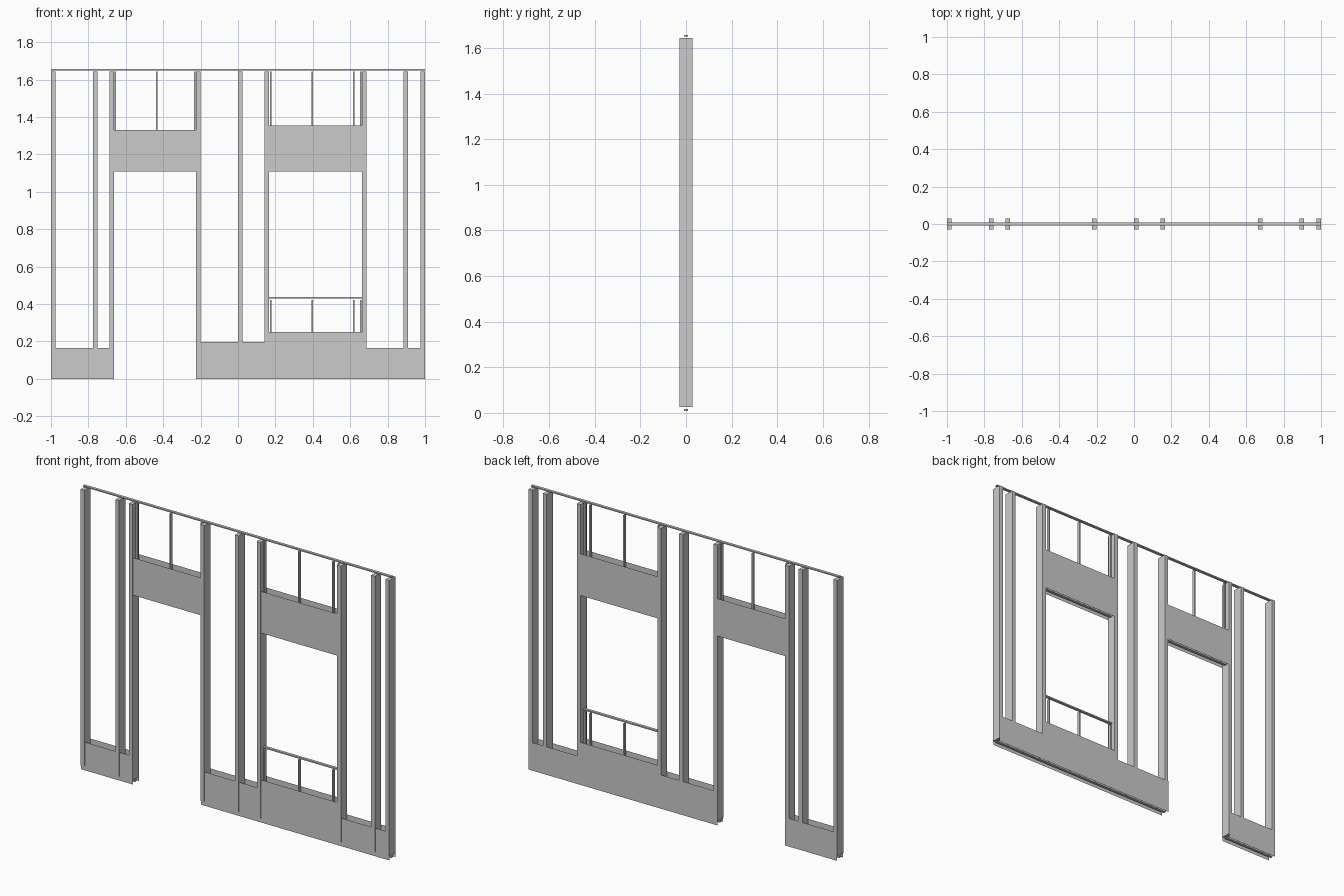
import bpy, bmesh

if "Cube" in bpy.data.objects:
    bpy.data.objects.remove(bpy.data.objects["Cube"])


def finish(name, bm):
    me = bpy.data.meshes.new(name)
    bm.to_mesh(me)
    bm.free()
    ob = bpy.data.objects.new(name, me)
    bpy.context.collection.objects.link(ob)
    return ob


def box(name, x, y, z):
    """Box from (min, max) ranges on each axis."""
    bm = bmesh.new()
    bmesh.ops.create_cube(bm, size=1)
    for v in bm.verts:
        v.co = [r[0] + (c + 0.5) * (r[1] - r[0]) for c, r in zip(v.co, (x, y, z))]
    return finish(name, bm)


def sheet(name, outline, y, facing):
    """Flat wall skin from an x-z outline (counter-clockwise from the front)."""
    bm = bmesh.new()
    pts = outline if facing < 0 else outline[::-1]
    bm.faces.new([bm.verts.new((px, y, pz)) for px, pz in pts])
    return finish(name, bm)


def rect(x0, x1, z0, z1):
    return [(x0, z0), (x1, z0), (x1, z1), (x0, z1)]


STUD_Y = (-0.029, 0.029)
THIN_Y = (-0.008, 0.008)
DOOR = (-0.664, -0.224)
WINDOW = (0.167, 0.663)

# full height studs
for cx in (-0.988, -0.763, -0.676, -0.212, 0.012, 0.154, 0.675, 0.896, 0.988):
    box("stud", (cx - 0.012, cx + 0.012), STUD_Y, (0.025, 1.643))

# thin horizontal plates
box("top_plate", (-1, 1), THIN_Y, (1.65, 1.657))
box("bottom_plate_left", (-1, DOOR[0]), THIN_Y, (0.008, 0.016))
box("bottom_plate_right", (DOOR[1], 1), THIN_Y, (0.008, 0.016))
box("door_header_plate", DOOR, THIN_Y, (1.118, 1.126))
box("window_header_plate", WINDOW, THIN_Y, (1.118, 1.126))
box("window_sill", WINDOW, THIN_Y, (0.43, 0.438))


# short cripple studs above the openings and below the sill
def cripples(name, xs, z):
    for cx in xs:
        box(name, (cx - 0.004, cx + 0.004), THIN_Y, z)


window_xs = (0.174, 0.398, 0.619, 0.655)
cripples("door_cripple", (-0.655, -0.435, -0.232), (1.135, 1.643))
cripples("window_upper_cripple", window_xs, (1.135, 1.643))
cripples("window_lower_cripple", window_xs, (0.025, 0.422))

# thin skins on both sides of the frame
base = [(-0.224, 0), (1, 0), (1, 0.165), (0.687, 0.165), (0.687, 0.25),
        (0.142, 0.25), (0.142, 0.198), (-0.224, 0.198)]
skins = {
    "left_base_panel": rect(-1, DOOR[0], 0, 0.165),
    "right_base_panel": base,
    "door_header_panel": rect(-0.688, -0.2, 1.11, 1.33),
    "window_header_panel": rect(0.142, 0.687, 1.11, 1.355),
}
for name, outline in skins.items():
    sheet(name + "_front", outline, -0.0245, -1)
    sheet(name + "_back", outline, 0.0295, 1)
